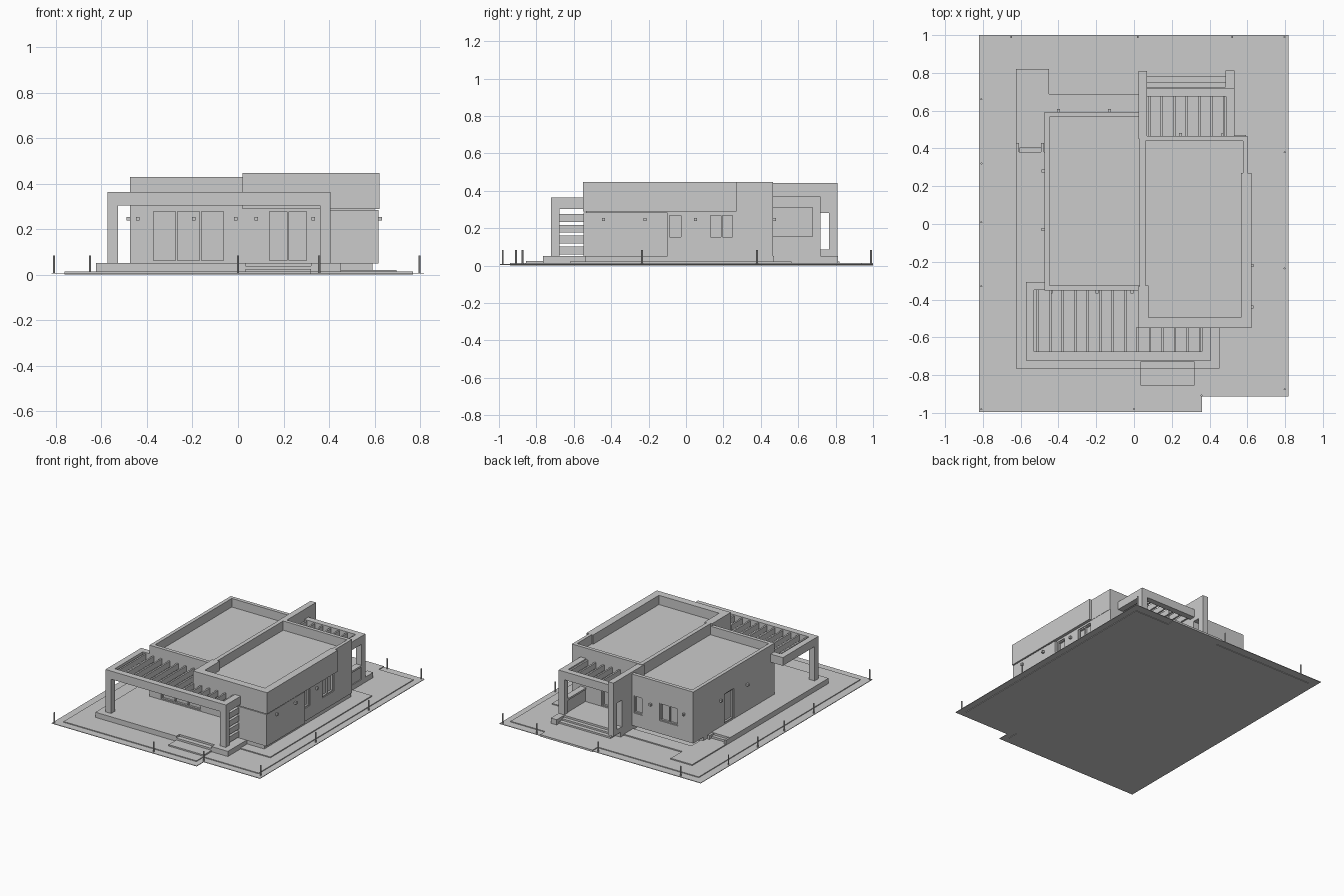
import bpy, bmesh


def prism(name, pts, z0, z1):
    """Extruded outline, pts counter-clockwise."""
    bm = bmesh.new()
    f = bm.faces.new([bm.verts.new((x, y, z0)) for x, y in pts])
    r = bmesh.ops.extrude_face_region(bm, geom=[f])
    for v in [g for g in r["geom"] if isinstance(g, bmesh.types.BMVert)]:
        v.co.z = z1
    bmesh.ops.recalc_face_normals(bm, faces=bm.faces[:])
    me = bpy.data.meshes.new(name)
    bm.to_mesh(me)
    bm.free()
    ob = bpy.data.objects.new(name, me)
    bpy.context.collection.objects.link(ob)
    return ob


def box(name, x0, x1, y0, y1, z0, z1):
    return prism(name, [(x0, y0), (x1, y0), (x1, y1), (x0, y1)], z0, z1)


def cut(ob, tool):
    m = ob.modifiers.new("cut", 'BOOLEAN')
    m.operation, m.solver, m.object = 'DIFFERENCE', 'EXACT', tool
    bpy.context.view_layer.objects.active = ob
    bpy.ops.object.modifier_apply(modifier=m.name)
    bpy.data.objects.remove(tool, do_unlink=True)


def opening(wall, name, axis, pos, out, a0, a1, z0, z1, panes):
    """Recess in a wall with a frame. axis: wall normal, out: its sign."""
    def bx(n, d0, d1, a, b, c, d):
        lo, hi = sorted((pos + out * d0, pos + out * d1))
        if axis == 'x':
            return box(n, lo, hi, a, b, c, d)
        return box(n, a, b, lo, hi, c, d)
    cut(wall, bx("cutter", -0.02, 0.02, a0, a1, z0, z1))
    t = 0.008
    for i in range(panes + 1):
        a = a0 + (a1 - a0 - t) * i / panes
        bx(name + "_upright", -0.02, -0.006, a, a + t, z0, z1)
    for c in (z0, z1 - t):
        bx(name + "_rail", -0.02, -0.006, a0, a1, c, c + t)


# Ground
prism("plot_border", [(-.82, -.995), (.36, -.995), (.36, -.913), (.818, -.913),
                      (.818, 1), (-.82, 1)], .004, .008)
prism("plot_slab", [(-.762, -.94), (.32, -.94), (.32, -.86), (.77, -.86), (.77, .94),
                    (.488, .94), (.488, 1), (.06, 1), (.06, .94), (-.762, .94)], 0, .014)

# Terraces, paths and steps
prism("front_terrace", [(-.625, -.765), (.034, -.765), (.034, -.73), (.32, -.73),
                        (.32, -.765), (.453, -.765), (.453, -.54), (.592, -.54),
                        (.592, .47), (-.47, .47), (-.47, .38), (-.625, .38)], .003, .052)
prism("back_path", [(-.625, .375), (-.45, .375), (-.45, .58), (.03, .58), (.03, .688),
                    (-.45, .688), (-.45, .82), (-.625, .82)], .003, .022)
box("right_path", .44, .697, -.62, .563, .003, .021)
box("front_step_low", .034, .32, -.855, -.72, .003, .024)
box("front_step_high", .034, .32, -.765, -.72, .003, .038)
box("side_step", -.605, -.49, .37, .405, .003, .037)
for x in (-.625, -.492):
    box("side_step_cheek", x, x + .016, .37, .43, .003, .05)
box("porch_floor", .024, .532, .46, .725, .003, .052)
box("porch_step_high", .066, .484, .72, .752, .003, .038)
box("porch_step_low", .066, .484, .75, .782, .003, .026)
box("porch_step_cheek", .484, .532, .72, .812, .003, .052)

# Left volume with sunken roof
left = box("left_volume", -.474, .04, -.352, .593, .05, .428)
cut(left, box("cutter", -.447, .034, -.325, .566, .365, .5))
opening(left, "patio_door", 'y', -.352, -1, -.38, -.055, .055, .285, 3)
opening(left, "back_window", 'y', .593, 1, -.35, -.20, .145, .275, 2)
opening(left, "small_back_window", 'y', .593, 1, -.06, .01, .145, .275, 1)
opening(left, "side_door", 'x', -.474, -1, .12, .23, .055, .275, 1)

# Right volume: lower walls, front block, upper box
core = box("right_walls", .034, .6, -.352, .466, .05, .30)
opening(core, "entrance_door", 'y', -.352, -1, .13, .31, .055, .285, 2)
opening(core, "narrow_side_window", 'x', .6, 1, -.095, -.02, .144, .275, 1)
opening(core, "wide_side_window", 'x', .6, 1, .123, .257, .144, .275, 2)
opening(core, "porch_door", 'y', .466, 1, .15, .36, .055, .275, 2)
box("front_block", .36, .617, -.548, -.10, .05, .283)
box("front_block_joint", .37, .6, -.535, -.11, .28, .292)
upper = prism("upper_box", [(.02, -.55), (.622, -.55), (.622, .27), (.602, .27),
                            (.602, .466), (.03, .466), (.03, -.33), (.02, -.33)], .289, .446)
cut(upper, prism("cutter", [(.077, -.495), (.567, -.495), (.567, .27), (.578, .27),
                            (.578, .44), (.06, .44), (.06, -.325), (.077, -.325)], .378, .5))

# Front pergola
box("pergola_front_beam", -.573, .407, -.722, -.676, .304, .364)
box("pergola_left_beam", -.573, -.529, -.68, -.307, .304, .364)
box("pergola_wall_stub", -.53, -.47, -.35, -.307, .304, .364)
box("pergola_right_beam", .36, .407, -.68, -.545, .304, .364)
for x in (-.573, .36):
    box("pergola_pillar", x, x + .046, -.722, -.676, .05, .31)
for i in range(14):
    x = -.515 + .066 * i
    box("pergola_slat", x, x + .012, -.68, -.35 if x < .01 else -.545, .314, .356)
for i in range(4):
    z = .06 + .058 * i
    box("pergola_screen_slat", .372, .392, -.68, -.545, z, z + .042)

# Back porch: tall fin wall with slot, frame, slats and low wall
fin = box("porch_fin_wall", .024, .068, .45, .81, .05, .443)
cut(fin, box("cutter", 0, .1, .71, .765, .085, .28))
box("porch_beam", .06, .532, .676, .72, .31, .37)
box("porch_side_beam", .486, .532, .46, .68, .31, .37)
box("porch_pillar", .486, .532, .676, .72, .05, .315)
for i in range(7):
    x = .075 + .066 * i
    box("porch_slat", x, x + .012, .46, .68, .32, .362)
box("porch_low_wall", .492, .526, .46, .68, .05, .142)
box("porch_low_wall_cap", .486, .532, .46, .68, .142, .155)

# Wall lamps
for x, y in [(-.482, .28), (-.482, -.03), (-.44, -.36), (-.195, -.36), (-.01, -.36),
             (.08, -.36), (.33, -.36), (.625, -.44), (.625, -.22), (.608, .05),
             (.245, .474), (.47, .474), (-.40, .601), (-.13, .601)]:
    box("wall_lamp", x - .008, x + .008, y - .008, y + .008, .238, .254)

# Garden bollards
for x, y in [(-.808, .66), (-.808, .32), (-.808, .01), (-.808, -.33), (-.808, -.98),
             (.797, .38), (.797, -.235), (.797, -.875), (.357, -.908), (0, -.98),
             (-.65, .99), (.02, .99), (.52, .99), (.797, .99)]:
    bpy.ops.mesh.primitive_cylinder_add(vertices=10, radius=.005, depth=.077,
                                        location=(x, y, .0445))
    bpy.context.object.name = "bollard"
